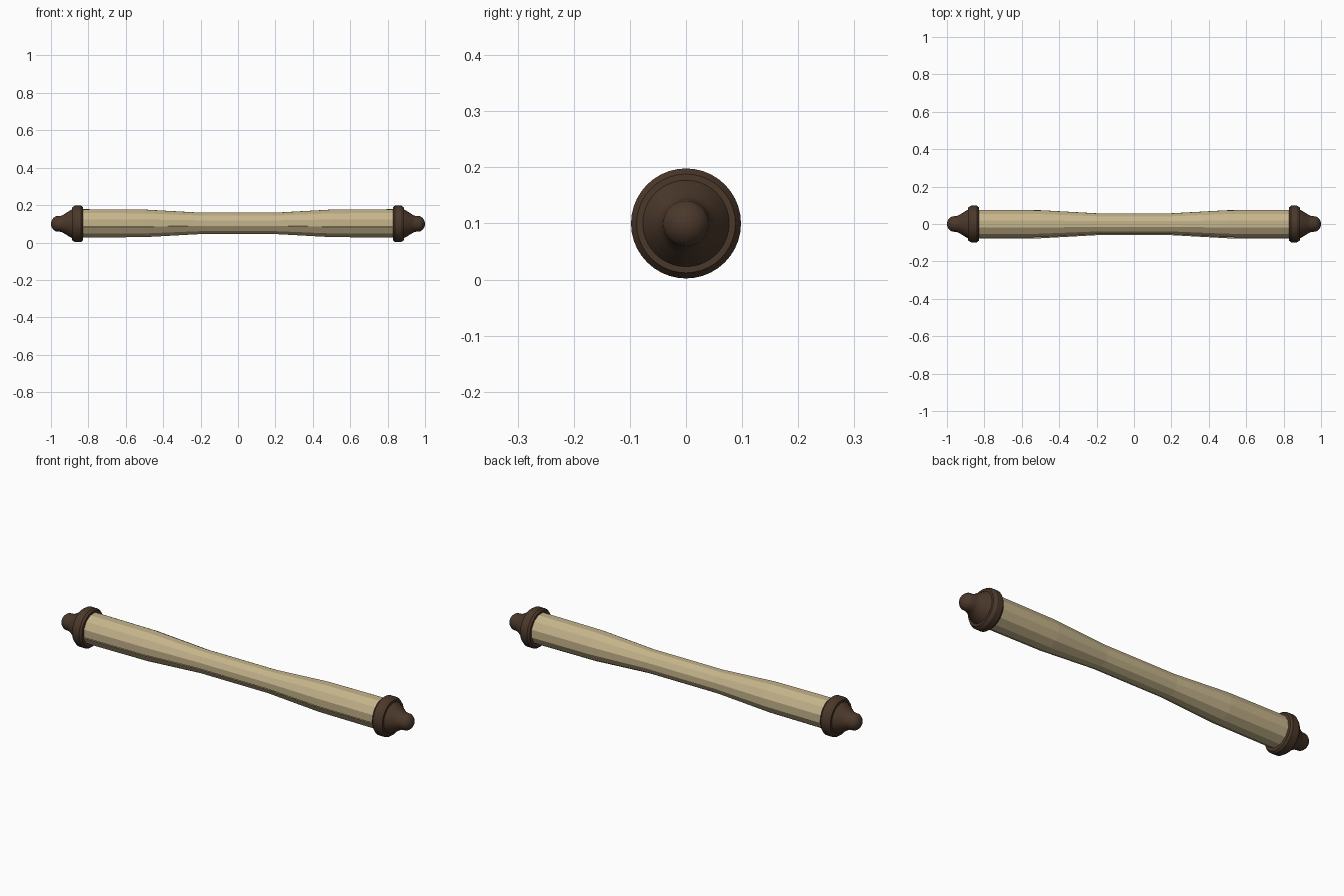
import bpy, bmesh, math

if "Cube" in bpy.data.objects:
    bpy.data.objects.remove(bpy.data.objects["Cube"])

CZ = 0.1


def material(name, color):
    m = bpy.data.materials.new(name)
    m.diffuse_color = (*color, 1)
    m.use_nodes = True
    m.node_tree.nodes["Principled BSDF"].inputs["Base Color"].default_value = m.diffuse_color
    return m


def new_object(name, bm, mat):
    bmesh.ops.recalc_face_normals(bm, faces=bm.faces)
    me = bpy.data.meshes.new(name)
    bm.to_mesh(me)
    bm.free()
    ob = bpy.data.objects.new(name, me)
    bpy.context.collection.objects.link(ob)
    me.materials.append(mat)
    return ob


parchment = material("parchment", (0.56, 0.46, 0.26))
wood = material("dark_wood", (0.07, 0.04, 0.024))

# Rolled sheet: a coarse spiral section swept along x, narrower at the middle
stations = [(-0.84, 0.081), (-0.5, 0.079), (-0.2, 0.062),
            (0.2, 0.062), (0.5, 0.079), (0.84, 0.081)]
SIDES, STEPS = 12, 15
bm = bmesh.new()
rows = []
for x, r in stations:
    row = []
    for i in range(STEPS + 1):
        a = math.radians(-105) + 2 * math.pi * i / SIDES
        rr = r - 0.008 * (1 - i / STEPS)
        row.append(bm.verts.new((x, -rr * math.cos(a), CZ + 0.004 + rr * math.sin(a))))
    rows.append(row)
for a, b in zip(rows, rows[1:]):
    for i in range(STEPS):
        bm.faces.new((a[i], a[i + 1], b[i + 1], b[i]))
sheet = new_object("rolled_sheet", bm, parchment)
mod = sheet.modifiers.new("thickness", "SOLIDIFY")
mod.thickness = 0.003

# Turned end caps: collar, flared cone and ball tip
profile = [(0.83, 0), (0.83, 0.09), (0.84, 0.098), (0.872, 0.098), (0.887, 0.088),
           (0.887, 0.077), (0.905, 0.067), (0.925, 0.054), (0.94, 0.045), (0.947, 0.043)]
for i in range(1, 8):
    t = math.radians(78 - 78 * i / 7)
    profile.append((0.956 + 0.044 * math.cos(t), 0.044 * math.sin(t)))
for name, s in (("left_finial", -1), ("right_finial", 1)):
    bm = bmesh.new()
    vs = [bm.verts.new((s * x, 0, CZ + r)) for x, r in profile]
    es = [bm.edges.new(p) for p in zip(vs, vs[1:])]
    bmesh.ops.spin(bm, geom=vs + es, cent=(0, 0, CZ), axis=(1, 0, 0),
                   angle=2 * math.pi, steps=40)
    bmesh.ops.remove_doubles(bm, verts=bm.verts, dist=0.0002)
    ob = new_object(name, bm, wood)
    bpy.ops.object.select_all(action="DESELECT")
    ob.select_set(True)
    bpy.context.view_layer.objects.active = ob
    bpy.ops.object.shade_smooth_by_angle(angle=math.radians(30))
